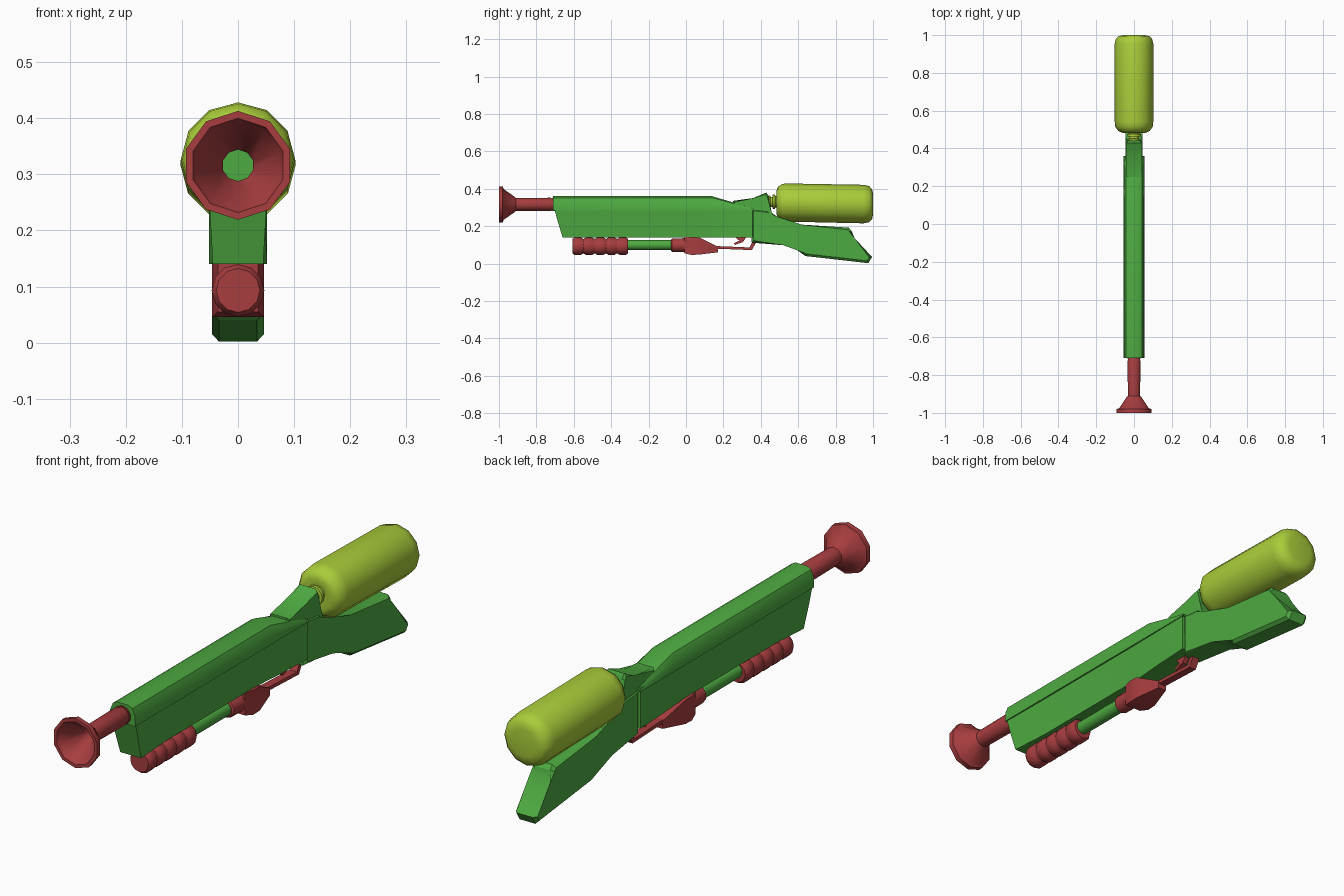
import bpy, bmesh, math

if "Cube" in bpy.data.objects:
    bpy.data.objects.remove(bpy.data.objects["Cube"])


def material(name, rgb):
    m = bpy.data.materials.new(name)
    m.diffuse_color = (*rgb, 1)
    m.use_nodes = True
    m.node_tree.nodes["Principled BSDF"].inputs["Base Color"].default_value = m.diffuse_color
    return m


GREEN = material("green", (0.076, 0.40, 0.053))
RED = material("red", (0.39, 0.047, 0.050))
LIME = material("lime", (0.40, 0.61, 0.042))


def finish(bm, name, mat, angle=35):
    bmesh.ops.remove_doubles(bm, verts=bm.verts, dist=1e-5)
    bmesh.ops.recalc_face_normals(bm, faces=bm.faces)
    me = bpy.data.meshes.new(name)
    bm.to_mesh(me)
    bm.free()
    me.materials.append(mat)
    me.shade_smooth()
    me.set_sharp_from_angle(angle=math.radians(angle))
    ob = bpy.data.objects.new(name, me)
    bpy.context.collection.objects.link(ob)
    return ob


def skin(bm, rings, caps=True, loop=False):
    """Join rings of points with quads."""
    vs = [[bm.verts.new(p) for p in r] for r in rings]
    n = len(vs[0])
    for i in range(len(vs) if loop else len(vs) - 1):
        a, b = vs[i], vs[(i + 1) % len(vs)]
        for k in range(n):
            bm.faces.new((a[k], a[(k + 1) % n], b[(k + 1) % n], b[k]))
    if caps and not loop:
        bm.faces.new(vs[0])
        bm.faces.new(vs[-1])


def lathe(name, mat, profile, z, sides, loop=False, slope=0, y0=0, angle=40):
    """Turn (y, radius) points about a lengthwise axis, optionally sloping."""
    bm = bmesh.new()
    rings = []
    for y, r in profile:
        c = z + slope * (y - y0)
        rings.append([(r * math.sin(2 * math.pi * k / sides), y,
                       c + r * math.cos(2 * math.pi * k / sides)) for k in range(sides)])
    skin(bm, rings, loop=loop)
    return finish(bm, name, mat, angle)


def loft(name, mat, sections, angle=35):
    """Each section is the right half, top to bottom, as (x, y, z); it is mirrored."""
    bm = bmesh.new()
    skin(bm, [s + [(-x, y, z) for x, y, z in reversed(s)] for s in sections])
    return finish(bm, name, mat, angle)


def plate(name, mat, outline, half, bevel=0.0):
    """Side outline (y, z) extruded across x, with chamfered rims."""
    bm = bmesh.new()
    skin(bm, [[(s * half, y, z) for y, z in outline] for s in (-1, 1)])
    if bevel:
        rim = [e for e in bm.edges if abs(e.verts[0].co.x - e.verts[1].co.x) < 1e-6]
        bmesh.ops.bevel(bm, geom=rim, offset=bevel, segments=1, affect='EDGES', clamp_overlap=True)
    return finish(bm, name, mat)


# Hollow flared muzzle
lathe("muzzle", RED, [(-0.70, 0.036), (-0.715, 0.036), (-0.715, 0.032), (-0.725, 0.036),
                      (-0.91, 0.034), (-0.92, 0.044), (-0.975, 0.082), (-0.98, 0.096),
                      (-1.0, 0.097), (-1.0, 0.084), (-0.985, 0.078), (-0.92, 0.028),
                      (-0.70, 0.028)], 0.316, 10, loop=True)


# Rounded upper housing, sloping down at the back
def housing(y, top):
    d = top - 0.285
    return [(0.026, y, top), (0.042, y, 0.285 + d * 0.88), (0.054, y, 0.285 + d * 0.5),
            (0.055, y, 0.285)]


loft("upper_housing", GREEN, [housing(-0.71, 0.36), housing(0.14, 0.36), housing(0.36, 0.295)])

# Lower housing: undercut sides, slanted front, flaring to full width at the back
loft("lower_housing", GREEN, [
    [(top, y, 0.295), (mid, y + 0.4 * lean, 0.23), (low, y + lean, 0.14)]
    for y, lean, top, mid, low in ((-0.705, 0.045, 0.052, 0.050, 0.045),
                                   (-0.50, 0, 0.050, 0.042, 0.034),
                                   (0.07, 0, 0.050, 0.042, 0.034),
                                   (0.20, 0, 0.051, 0.048, 0.044),
                                   (0.355, 0, 0.052, 0.052, 0.052))])

# Receiver hump that holds the tank neck
plate("receiver", GREEN, [(0.25, 0.335), (0.36, 0.342), (0.43, 0.38), (0.442, 0.36),
                          (0.45, 0.27), (0.50, 0.22), (0.36, 0.20), (0.25, 0.25)], 0.042, 0.008)

# Shoulder stock
plate("stock", GREEN, [(0.35, 0.295), (0.44, 0.285), (0.48, 0.24), (0.62, 0.208), (0.87, 0.192),
                       (0.885, 0.175), (0.89, 0.13), (0.995, 0.035), (0.975, 0.002),
                       (0.64, 0.04), (0.60, 0.082), (0.52, 0.098), (0.35, 0.112)], 0.046, 0.012)

# Tank with ringed neck, tilted slightly down towards the back
lathe("tank", LIME, [(0.49, 0.035), (0.483, 0.062), (0.492, 0.083), (0.515, 0.099), (0.54, 0.102),
                     (0.95, 0.103), (0.98, 0.096), (0.995, 0.080), (1.0, 0.055)],
      0.327, 12, slope=-0.02, y0=0.5, angle=60)
lathe("tank_neck", LIME, [(0.43, 0.034), (0.45, 0.034), (0.452, 0.027), (0.462, 0.027),
                          (0.464, 0.038), (0.476, 0.038), (0.478, 0.030), (0.50, 0.030)], 0.33, 12)

# Ribbed pump grip, five ribs
ribs = []
for i in range(5):
    y = -0.607 + i * 0.06
    ribs += [(y, 0.039), (y + 0.012, 0.047), (y + 0.045, 0.047), (y + 0.058, 0.039)]
lathe("pump_grip", RED, ribs, 0.093, 12)
lathe("pump_rod", GREEN, [(-0.32, 0.027), (-0.06, 0.027)], 0.099, 10)
lathe("rod_collar", RED, [(-0.08, 0.030), (-0.075, 0.036), (0.01, 0.038)], 0.098, 10)

# Wedge in front of the trigger
loft("trigger_block", RED, [
    [(w, y, top), (w, y, low)] for y, w, top, low in ((-0.008, 0.036, 0.142, 0.055),
                                                     (0.03, 0.046, 0.142, 0.046),
                                                     (0.07, 0.046, 0.140, 0.048),
                                                     (0.17, 0.018, 0.090, 0.060))])

# Trigger guard strip and trigger
plate("trigger_guard", RED, [(0.15, 0.094), (0.34, 0.086), (0.362, 0.13), (0.385, 0.13),
                             (0.352, 0.072), (0.15, 0.080)], 0.016)
plate("trigger", RED, [(0.26, 0.145), (0.325, 0.145), (0.305, 0.115), (0.262, 0.100),
                       (0.255, 0.108), (0.285, 0.122)], 0.010)
